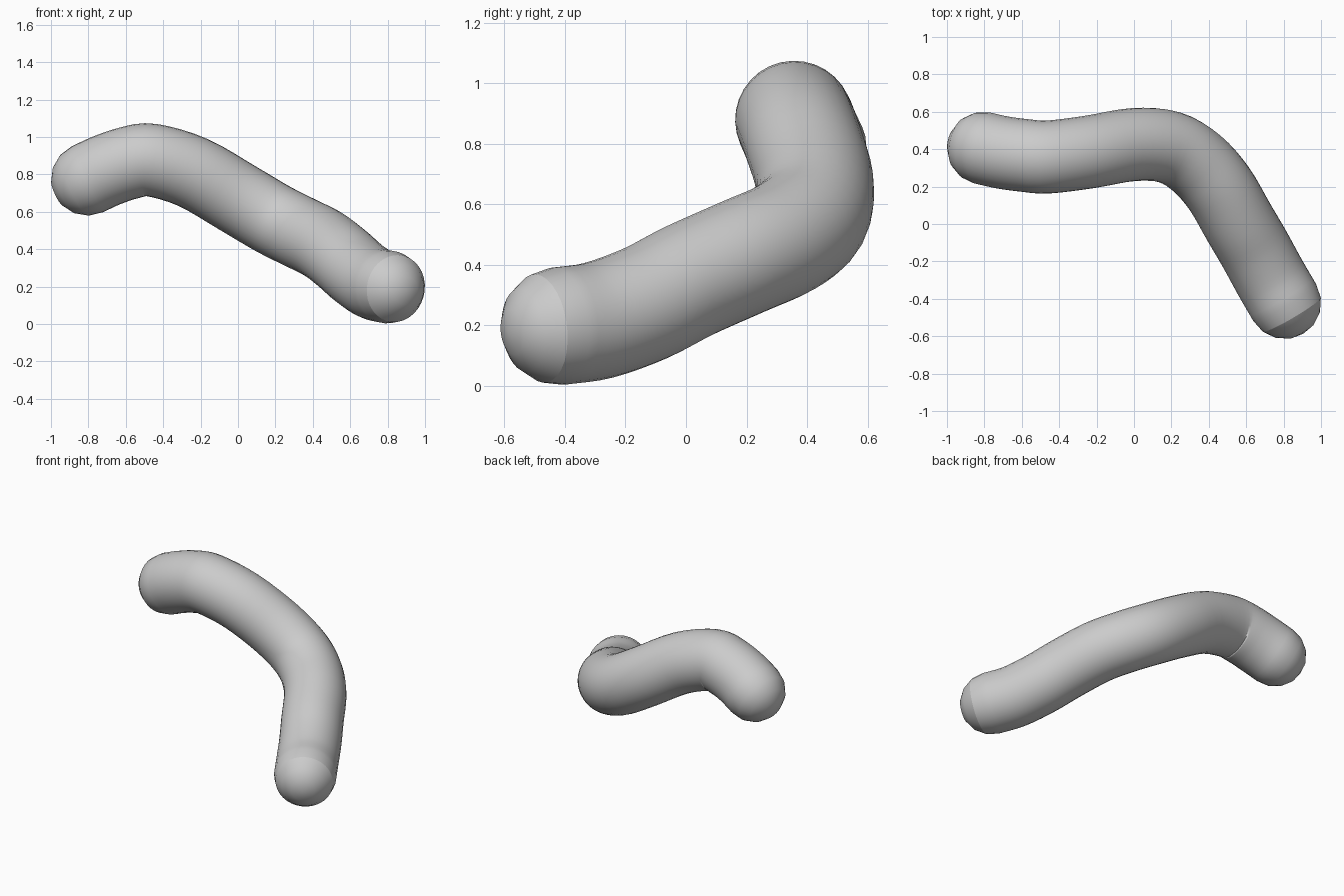
import bpy
import bmesh
import math
from mathutils import Vector

if "Cube" in bpy.data.objects:
    bpy.data.objects.remove(bpy.data.objects["Cube"], do_unlink=True)

RADIUS, SIDES, STEPS, CAP_RINGS = 0.195, 32, 4, 4

# Centre line of the bent tube, from the raised end to the low end
path = [Vector(p) for p in (
    (-0.805, 0.405, 0.774), (-0.70, 0.382, 0.822), (-0.58, 0.366, 0.862),
    (-0.46, 0.358, 0.876), (-0.24, 0.385, 0.81), (0, 0.425, 0.672),
    (0.19, 0.41, 0.56), (0.335, 0.325, 0.487), (0.455, 0.19, 0.427),
    (0.56, 0.01, 0.347), (0.645, -0.135, 0.272), (0.73, -0.29, 0.216),
    (0.806, -0.42, 0.197))]


def spline(points, steps):
    """Smooth curve through the points."""
    ends = [points[0] * 2 - points[1], *points, points[-1] * 2 - points[-2]]
    out = []
    for a, b, c, d in zip(ends, ends[1:], ends[2:], ends[3:]):
        for i in range(steps):
            t = i / steps
            out.append(0.5 * (2 * b + (c - a) * t + (2 * a - 5 * b + 4 * c - d) * t ** 2
                              + (3 * b - a - 3 * c + d) * t ** 3))
    return out + [points[-1]]


centres = spline(path, STEPS)
last = len(centres) - 1
tangents = [(centres[min(i + 1, last)] - centres[max(i - 1, 0)]).normalized()
            for i in range(last + 1)]

# Ring list of centre, direction and radius, with domed caps at both ends
angles = [math.pi / 2 * k / CAP_RINGS for k in range(1, CAP_RINGS)]
start_cap = [(centres[0] - tangents[0] * RADIUS * math.sin(a), tangents[0],
              RADIUS * math.cos(a)) for a in reversed(angles)]
end_cap = [(centres[-1] + tangents[-1] * RADIUS * math.sin(a), tangents[-1],
            RADIUS * math.cos(a)) for a in angles]
body = [(c, t, RADIUS) for c, t in zip(centres, tangents)]

bm = bmesh.new()
rings = []
side = tangents[0].cross(Vector((0, 1, 0))).normalized()
for centre, direction, radius in start_cap + body + end_cap:
    side = (side - direction * side.dot(direction)).normalized()
    other = direction.cross(side)
    rings.append([bm.verts.new(centre + radius * (side * math.cos(a) + other * math.sin(a)))
                  for a in (2 * math.pi * k / SIDES for k in range(SIDES))])

# Skin the rings and close the tips
for r, s in zip(rings, rings[1:]):
    for k in range(SIDES):
        n = (k + 1) % SIDES
        bm.faces.new((r[k], r[n], s[n], s[k]))
for ring, tip in ((rings[0], centres[0] - tangents[0] * RADIUS),
                  (rings[-1], centres[-1] + tangents[-1] * RADIUS)):
    point = bm.verts.new(tip)
    for k in range(SIDES):
        bm.faces.new((ring[k], ring[(k + 1) % SIDES], point))
bmesh.ops.recalc_face_normals(bm, faces=bm.faces)
for face in bm.faces:
    face.smooth = True

# Crisp seam around the low end cap
seam = rings[-len(end_cap)]
for k in range(SIDES):
    bm.edges.get((seam[k], seam[(k + 1) % SIDES])).smooth = False

mesh = bpy.data.meshes.new("bent_tube")
bm.to_mesh(mesh)
bm.free()
tube = bpy.data.objects.new("bent_tube", mesh)
bpy.context.collection.objects.link(tube)

# Plain grey surface
grey = bpy.data.materials.new("plain_grey")
grey.use_nodes = True
colour = (0.6, 0.6, 0.6, 1)
grey.diffuse_color = colour
grey.node_tree.nodes["Principled BSDF"].inputs["Base Color"].default_value = colour
mesh.materials.append(grey)
